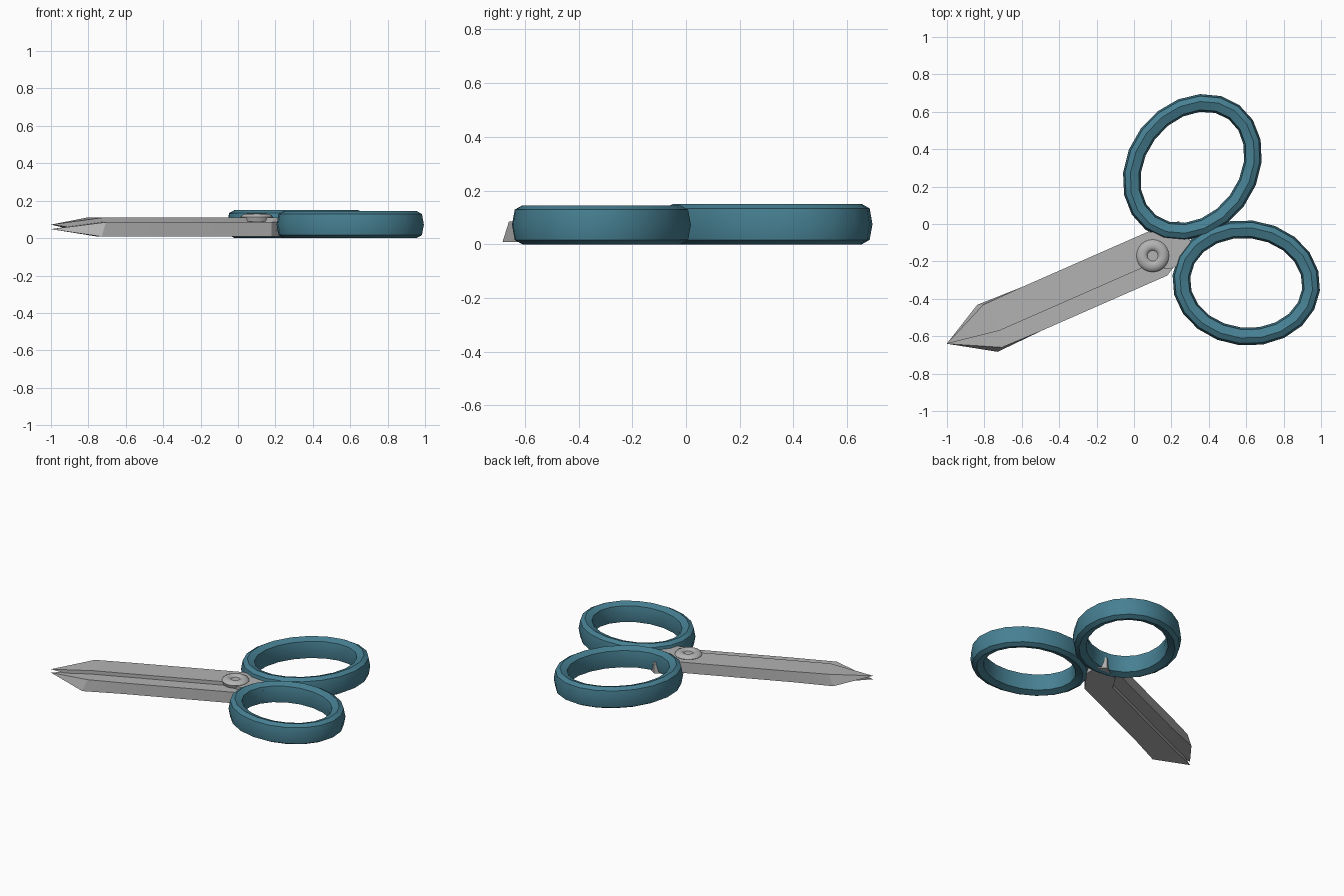
import bpy, bmesh, math
from mathutils import Matrix, Vector

cube = bpy.data.objects.get("Cube")
if cube:
    bpy.data.objects.remove(cube, do_unlink=True)


def material(name, rgb):
    m = bpy.data.materials.new(name)
    m.use_nodes = True
    m.diffuse_color = (*rgb, 1)
    m.node_tree.nodes["Principled BSDF"].inputs["Base Color"].default_value = (*rgb, 1)
    return m


STEEL = material("steel grey", (0.45, 0.45, 0.45))
TEAL = material("teal plastic", (0.062, 0.215, 0.29))


def finish(bm, name, mat, angle=30):
    bmesh.ops.recalc_face_normals(bm, faces=bm.faces)
    me = bpy.data.meshes.new(name)
    bm.to_mesh(me)
    bm.free()
    ob = bpy.data.objects.new(name, me)
    bpy.context.collection.objects.link(ob)
    me.materials.append(mat)
    bpy.ops.object.select_all(action="DESELECT")
    ob.select_set(True)
    bpy.context.view_layer.objects.active = ob
    bpy.ops.object.shade_smooth_by_angle(angle=math.radians(angle))
    return ob


# Blade frame: origin at the pivot, local x runs from tip to handle
PIVOT = Vector((0.10, -0.17, 0))
FRAME = Matrix.Translation(PIVOT) @ Matrix.Rotation(math.radians(23.7), 4, "Z")

# Half-blade outline: spine shoulder, spine, tang, cutting edge, edge shoulder
OUTLINE = [(-0.965, 0.137), (-0.70, 0.128), (0.03, 0.128), (0.20, 0.03),
           (0.235, -0.06), (0.20, -0.115), (0.05, -0.10), (-0.04, -0.037),
           (-0.912, -0.037)]


def blade(name, side, z0, z1, tip_z):
    bm = bmesh.new()
    rings = []
    for z in (z0, z1):
        row = []
        for i, (u, v) in enumerate(OUTLINE):
            if i == 0 and z == z1:      # chamfered shoulder
                u, v = u + 0.03, v - 0.013
            row.append(bm.verts.new((u, side * v, z)))
        rings.append(row)
    low, top = rings
    tip = bm.verts.new((-1.197, 0.012, tip_z))
    n = len(OUTLINE)
    for row in rings:
        bm.faces.new(row)
        bm.faces.new((row[-1], row[0], tip))
    for i in range(n - 1):
        bm.faces.new((low[i], low[i + 1], top[i + 1], top[i]))
    bm.faces.new((low[0], top[0], tip))
    bm.faces.new((low[-1], top[-1], tip))
    bm.transform(FRAME)
    return finish(bm, name, STEEL, 12)


blade("upper_blade", 1, 0.035, 0.11, 0.072)
blade("lower_blade", -1, 0.008, 0.085, 0.048)


def revolve(name, profile, mat, steps, a, b, centre, turn, closed, angle):
    """Sweep (offset, z) points round an ellipse with half axes a and b."""
    bm = bmesh.new()
    rows = []
    for s in range(steps):
        t = 2 * math.pi * s / steps
        rows.append([bm.verts.new(((a + o) * math.cos(t), (b + o) * math.sin(t), z))
                     for o, z in profile])
    m = len(profile)
    for s in range(steps):
        p, q = rows[s], rows[(s + 1) % steps]
        for i in range(m if closed else m - 1):
            j = (i + 1) % m
            bm.faces.new((p[i], q[i], q[j], p[j]))
    if not closed:                      # cap both ends of an open profile
        bm.faces.new([r[0] for r in rows])
        bm.faces.new([r[-1] for r in rows])
    bm.transform(Matrix.Translation(centre) @ Matrix.Rotation(math.radians(turn), 4, "Z"))
    return finish(bm, name, mat, angle)


# Finger loops: faceted tubes with a ridge along top and bottom
def loop(name, a, b, centre, turn, height):
    h = height / 2
    half = [(0.0475, 0), (0.037, 0.78), (0.008, 1), (-0.037, 0.78), (-0.0475, 0),
            (-0.037, -0.78), (0.008, -1), (0.037, -0.78)]
    revolve(name, [(o, h + h * k) for o, k in half], TEAL, 20,
            a - 0.0475, b - 0.0475, centre, turn, True, 25)


loop("back_finger_loop", 0.417, 0.345, (0.312, 0.303, 0), 53, 0.15)
loop("front_finger_loop", 0.396, 0.335, (0.600, -0.315, 0), -6, 0.145)

# Pivot screw: rounded washer with a sunken centre
SCREW = [(0.080, 0.09), (0.087, 0.112), (0.080, 0.122), (0.066, 0.129), (0.050, 0.131),
         (0.038, 0.128), (0.030, 0.121), (0.028, 0.118)]
revolve("pivot_screw", SCREW, STEEL, 24, 0, 0, PIVOT, 0, False, 35)
